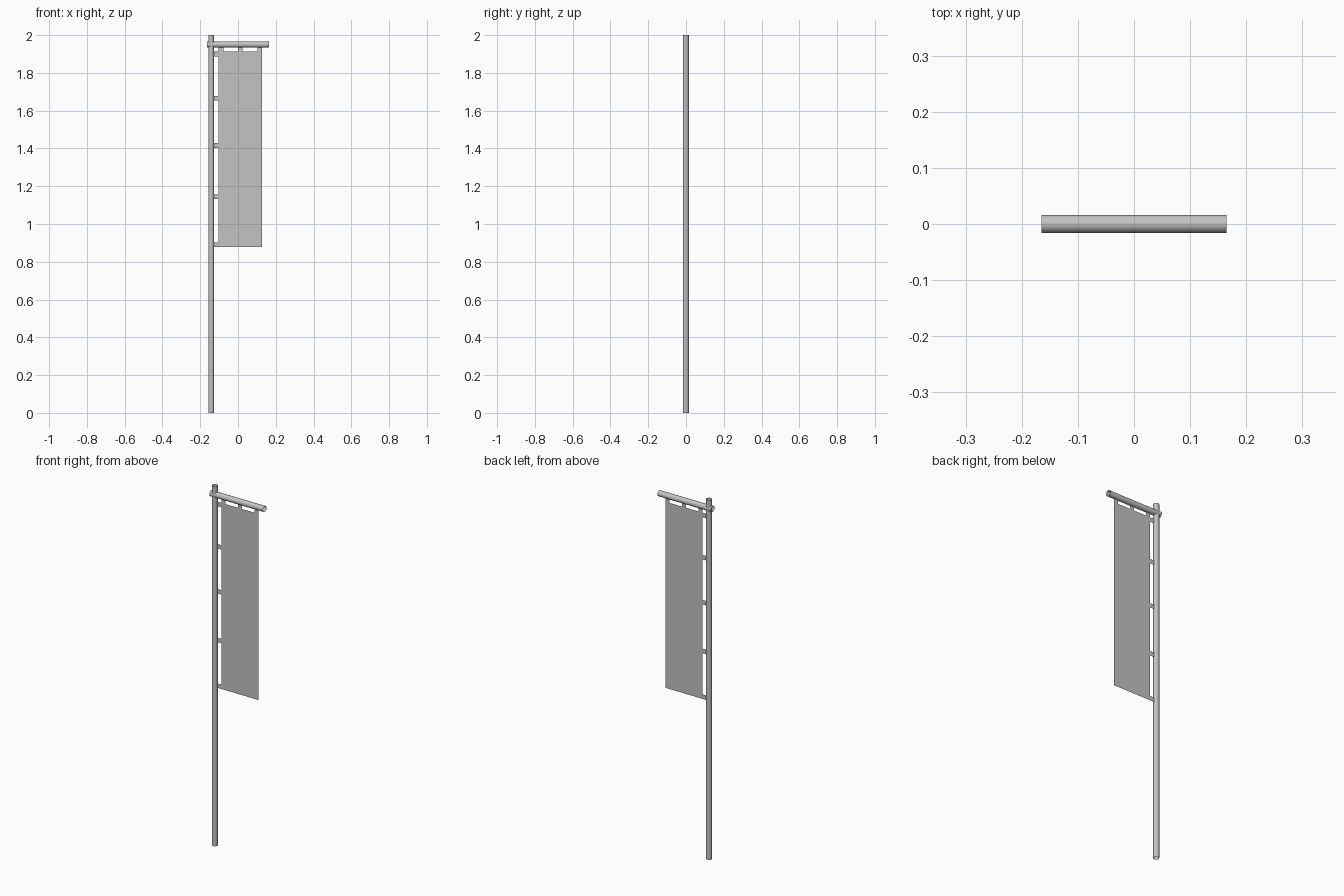
import bpy, bmesh
from mathutils import Matrix, Vector

cube = bpy.data.objects.get("Cube")
if cube:
    bpy.data.objects.remove(cube)

grey = bpy.data.materials.new("plain_grey")
grey.use_nodes = True
grey.diffuse_color = (0.55, 0.55, 0.55, 1)
grey.node_tree.nodes["Principled BSDF"].inputs["Base Color"].default_value = (0.55, 0.55, 0.55, 1)


def add_object(name, bm):
    mesh = bpy.data.meshes.new(name)
    bm.to_mesh(mesh)
    bm.free()
    mesh.materials.append(grey)
    obj = bpy.data.objects.new(name, mesh)
    bpy.context.collection.objects.link(obj)
    return obj


def tube(name, start, end, radius):
    """Open-ended smooth tube between two points."""
    start, end = Vector(start), Vector(end)
    axis = end - start
    turn = axis.to_track_quat("Z", "Y").to_matrix().to_4x4()
    bm = bmesh.new()
    bmesh.ops.create_cone(bm, cap_ends=False, segments=24, radius1=radius, radius2=radius,
                          depth=axis.length, matrix=Matrix.Translation((start + end) / 2) @ turn)
    for face in bm.faces:
        face.smooth = True
    return add_object(name, bm)


def cloth(name, x0, x1, z0, z1):
    """Flat upright rectangle of cloth facing the front."""
    bm = bmesh.new()
    corners = [(x0, 0, z0), (x1, 0, z0), (x1, 0, z1), (x0, 0, z1)]
    bm.faces.new([bm.verts.new(c) for c in corners])
    return add_object(name, bm)


POLE_X, RADIUS, BAR_Z = -0.142, 0.015, 1.95
LEFT, RIGHT, BOTTOM, TOP = -0.103, 0.127, 0.878, 1.913
TAB = 0.025

# Pole and crossbar
tube("pole", (POLE_X, 0, 0), (POLE_X, 0, 2), RADIUS)
tube("crossbar", (-0.165, 0, BAR_Z), (0.165, 0, BAR_Z), RADIUS + 0.001)

# Banner cloth
cloth("banner", LEFT, RIGHT, BOTTOM, TOP)

# Tabs tying the banner to the pole
for i, z in enumerate((BOTTOM, 1.132, 1.403, 1.653, TOP - TAB)):
    cloth(f"pole_tab_{i + 1}", POLE_X + RADIUS * 0.9, LEFT, z, z + TAB)

# Tabs hanging the banner from the crossbar
for i, x in enumerate((LEFT, 0.0, RIGHT - TAB)):
    cloth(f"crossbar_tab_{i + 1}", x, x + TAB, TOP, BAR_Z - RADIUS * 0.9)
